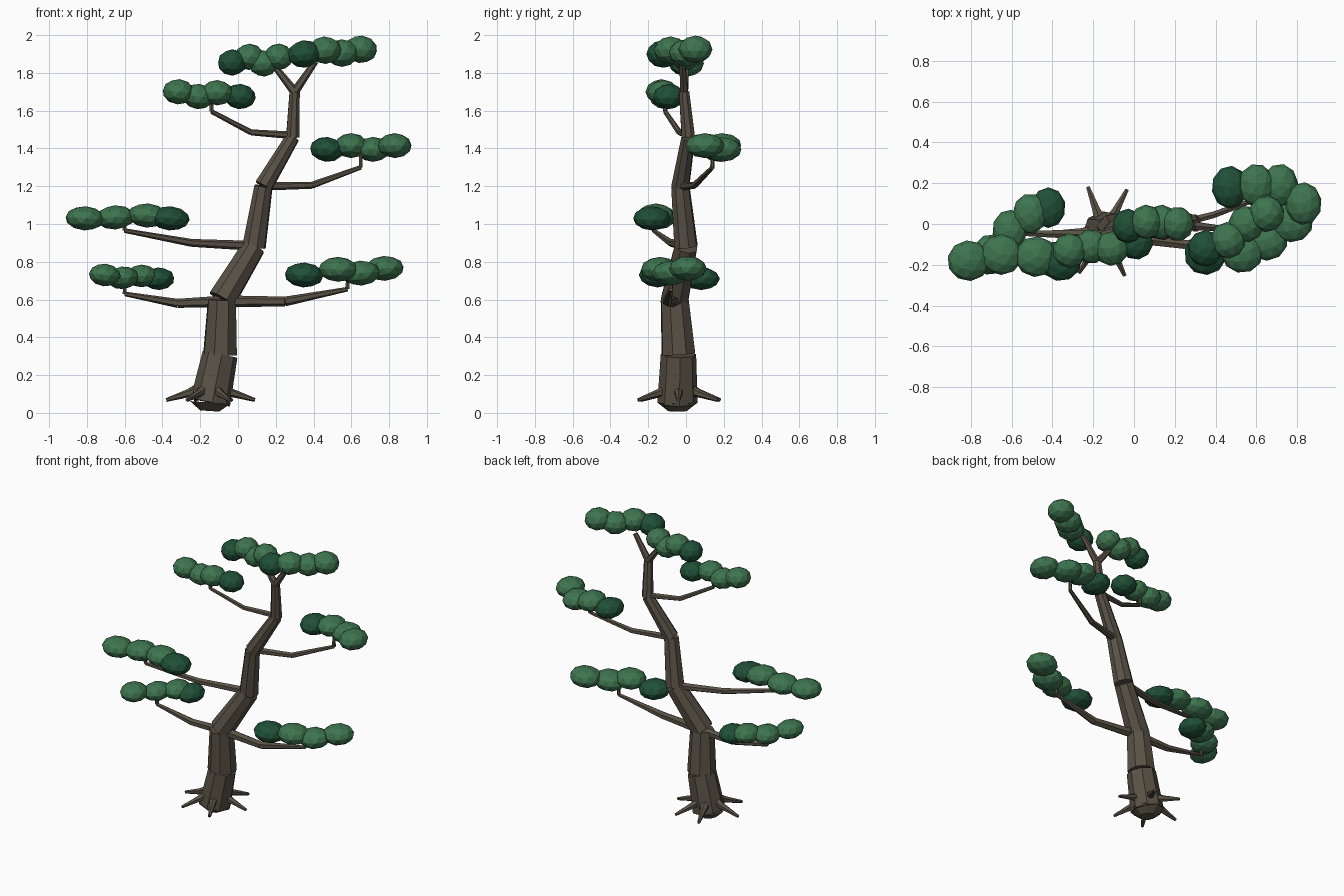
import bpy
import bmesh
import random
from math import cos, sin, radians, atan2
from mathutils import Vector, Matrix

random.seed(4)
if "Cube" in bpy.data.objects:
    bpy.data.objects.remove(bpy.data.objects["Cube"], do_unlink=True)


def make_material(name, colour):
    mat = bpy.data.materials.new(name)
    mat.use_nodes = True
    mat.diffuse_color = (*colour, 1)
    bsdf = mat.node_tree.nodes["Principled BSDF"]
    bsdf.inputs["Base Color"].default_value = (*colour, 1)
    bsdf.inputs["Roughness"].default_value = 0.9
    return mat


bark = make_material("bark brown", (0.10, 0.083, 0.06))
leaf = make_material("leaf green", (0.048, 0.175, 0.078))
dark_leaf = make_material("dark leaf green", (0.014, 0.08, 0.038))


def finish(bm, name, *mats):
    mesh = bpy.data.meshes.new(name)
    bm.to_mesh(mesh)
    bm.free()
    for mat in mats:
        mesh.materials.append(mat)
    obj = bpy.data.objects.new(name, mesh)
    bpy.context.collection.objects.link(obj)
    return obj


def add_cone(bm, a, b, r1, r2, sides):
    """Tapered prism from point a to point b."""
    a, b = Vector(a), Vector(b)
    axis = b - a
    turn = axis.to_track_quat("Z", "Y").to_matrix().to_4x4()
    bmesh.ops.create_cone(bm, cap_ends=True, segments=sides, radius1=r1, radius2=r2,
                          depth=axis.length,
                          matrix=Matrix.Translation((a + b) / 2) @ turn)


def limb(name, points, radii, sides=6):
    """Chain of tapered pieces; radii has one value per point."""
    bm = bmesh.new()
    for i in range(len(points) - 1):
        add_cone(bm, points[i], points[i + 1], radii[i], radii[i + 1], sides)
    return finish(bm, name, bark)


# Trunk: stacked tapered pieces that bend from side to side
trunk = [(-0.15, -0.045, 0.01), (-0.147, -0.045, 0.055), (-0.095, -0.04, 0.31),
         (-0.085, -0.06, 0.6), (0.085, 0.0, 0.88), (0.135, -0.03, 1.2),
         (0.29, 0.012, 1.46), (0.3, -0.01, 1.7)]
limb("trunk", trunk, [0.05, 0.107, 0.094, 0.078, 0.064, 0.05, 0.038, 0.029], 8)

# Fork at the crown
for side, tip in (("right", (0.19, 0.0, 1.84)), ("left", (0.41, -0.02, 1.86))):
    limb(f"fork_{side}", [trunk[-1], tip], [0.024, 0.016])

# Roots spread around the foot of the trunk
for i, angle in enumerate((0, 62, 110, 180, 238, 295)):
    d = Vector((cos(radians(angle)), sin(radians(angle)), 0))
    foot = Vector((-0.145, -0.04, 0))
    limb(f"root_{i + 1}",
         [foot + d * r + Vector((0, 0, z)) for r, z in ((0.06, 0.125), (0.115, 0.105), (0.235, 0.068))],
         [0.034, 0.022, 0.01])

# Branches: start, elbow, tip, with a short upright twig under the leaves
branches = {
    "lower_right": (0.03, (-0.09, -0.06, 0.59), (-0.32, -0.05, 0.58), (-0.6, -0.045, 0.63)),
    "lower_left": (0.032, (-0.07, -0.06, 0.59), (0.25, -0.1, 0.59), (0.58, -0.08, 0.655)),
    "middle_right": (0.026, (0.07, 0.0, 0.885), (-0.245, -0.08, 0.9), (-0.6, -0.17, 0.965)),
    "middle_left": (0.023, (0.14, -0.02, 1.2), (0.39, 0.045, 1.205), (0.65, 0.14, 1.3)),
    "upper_right": (0.02, (0.28, 0.01, 1.47), (0.07, -0.035, 1.485), (-0.14, -0.11, 1.595)),
}
for name, (r, start, elbow, tip) in branches.items():
    twig = (tip[0], tip[1], tip[2] + 0.07)
    limb(f"branch_{name}", [start, elbow, tip, twig], [r, r * 0.8, 0.012, 0.01])

# Leaf pads: a row of flattened faceted clumps, the inmost one dark
pads = {
    "lower_right": ((0.085, 0.1, 0.06), [(-0.42, 0.08, 0.71), (-0.51, 0.05, 0.725),
                                         (-0.61, -0.03, 0.715), (-0.705, -0.15, 0.73)]),
    "lower_left": ((0.104, 0.1, 0.066), [(0.35, -0.15, 0.73), (0.53, -0.14, 0.76),
                                         (0.65, -0.08, 0.74), (0.775, 0.01, 0.765)]),
    "middle_right": ((0.105, 0.1, 0.064), [(-0.36, -0.18, 1.03), (-0.48, -0.16, 1.045),
                                           (-0.65, -0.15, 1.035), (-0.81, -0.18, 1.03)]),
    "middle_left": ((0.09, 0.105, 0.066), [(0.47, 0.18, 1.395), (0.6, 0.19, 1.415),
                                           (0.715, 0.19, 1.395), (0.83, 0.1, 1.415)]),
    "upper_right": ((0.085, 0.085, 0.067), [(0.01, -0.09, 1.675), (-0.11, -0.12, 1.695),
                                            (-0.21, -0.11, 1.675), (-0.315, -0.13, 1.7)]),
    "crown_right": ((0.078, 0.085, 0.07), [(-0.03, -0.01, 1.855), (0.06, 0.01, 1.885),
                                           (0.135, 0.01, 1.85), (0.215, 0.0, 1.885)]),
    "crown_left": ((0.088, 0.09, 0.073), [(0.35, -0.12, 1.9), (0.46, -0.08, 1.92),
                                          (0.55, 0.0, 1.905), (0.65, 0.05, 1.925)]),
}
for name, (size, centres) in pads.items():
    bm = bmesh.new()
    for i, centre in enumerate(centres):
        wobble = Matrix.Rotation(random.uniform(-0.12, 0.12), 4, "Y")
        spin = Matrix.Rotation(random.uniform(0, 6), 4, "Z")
        made = bmesh.ops.create_icosphere(
            bm, subdivisions=2, radius=1,
            matrix=Matrix.Translation(centre) @ wobble @ Matrix.Diagonal((*size, 1)) @ spin)
        for face in {f for v in made["verts"] for f in v.link_faces}:
            face.material_index = 1 if i == 0 else 0
    finish(bm, f"leaf_pad_{name}", leaf, dark_leaf)
